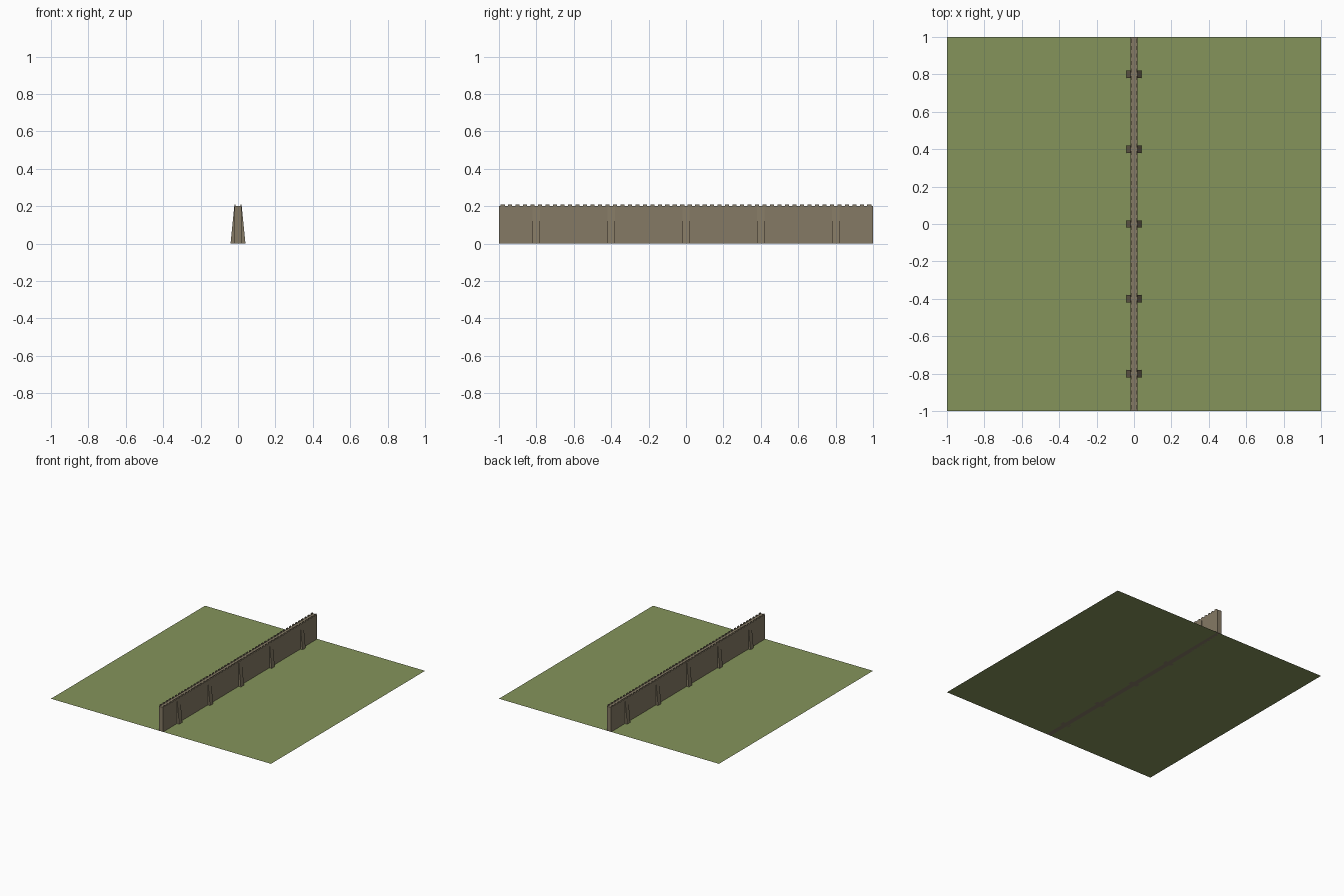
import bpy, bmesh

if "Cube" in bpy.data.objects:
    bpy.data.objects.remove(bpy.data.objects["Cube"])


def material(name, rgb):
    m = bpy.data.materials.new(name)
    m.diffuse_color = (*rgb, 1)
    m.use_nodes = True
    m.node_tree.nodes["Principled BSDF"].inputs["Base Color"].default_value = m.diffuse_color
    return m


def make_object(name, bm, mat):
    bmesh.ops.recalc_face_normals(bm, faces=bm.faces)
    me = bpy.data.meshes.new(name)
    bm.to_mesh(me)
    bm.free()
    me.materials.append(mat)
    ob = bpy.data.objects.new(name, me)
    bpy.context.collection.objects.link(ob)
    return ob


def prism(bm, profile, y0, y1):
    """Extrude an x-z profile along y."""
    a = [bm.verts.new((x, y0, z)) for x, z in profile]
    b = [bm.verts.new((x, y1, z)) for x, z in profile]
    n = len(profile)
    bm.faces.new(a)
    bm.faces.new(b[::-1])
    for i in range(n):
        bm.faces.new((a[i], b[i], b[(i + 1) % n], a[(i + 1) % n]))


grass = material("grass_green", (0.235, 0.295, 0.105))
stone = material("stone_brown", (0.235, 0.195, 0.13))

W, H = 0.02, 0.2   # wall half thickness and height

# Ground sheet
bm = bmesh.new()
bmesh.ops.create_grid(bm, x_segments=1, y_segments=1, size=1)
make_object("grass_field", bm, grass)

# Long wall
bm = bmesh.new()
prism(bm, [(-W, 0), (W, 0), (W, H), (-W, H)], -1, 1)
make_object("wall", bm, stone)

# Battlements along both edges
bm = bmesh.new()
for i in range(50):
    y = -0.98 + i * 0.04
    for s in (-1, 1):
        prism(bm, [(s * W, H), (s * (W - 0.006), H),
                   (s * (W - 0.006), H + 0.01), (s * W, H + 0.01)],
              y - 0.011, y + 0.011)
make_object("battlements", bm, stone)

# Sloping buttresses on both sides
bm = bmesh.new()
for i in range(5):
    y = -0.8 + i * 0.4
    for s in (-1, 1):
        prism(bm, [(s * W, 0), (s * 0.04, 0), (s * W, H)], y - 0.02, y + 0.02)
make_object("buttresses", bm, stone)
